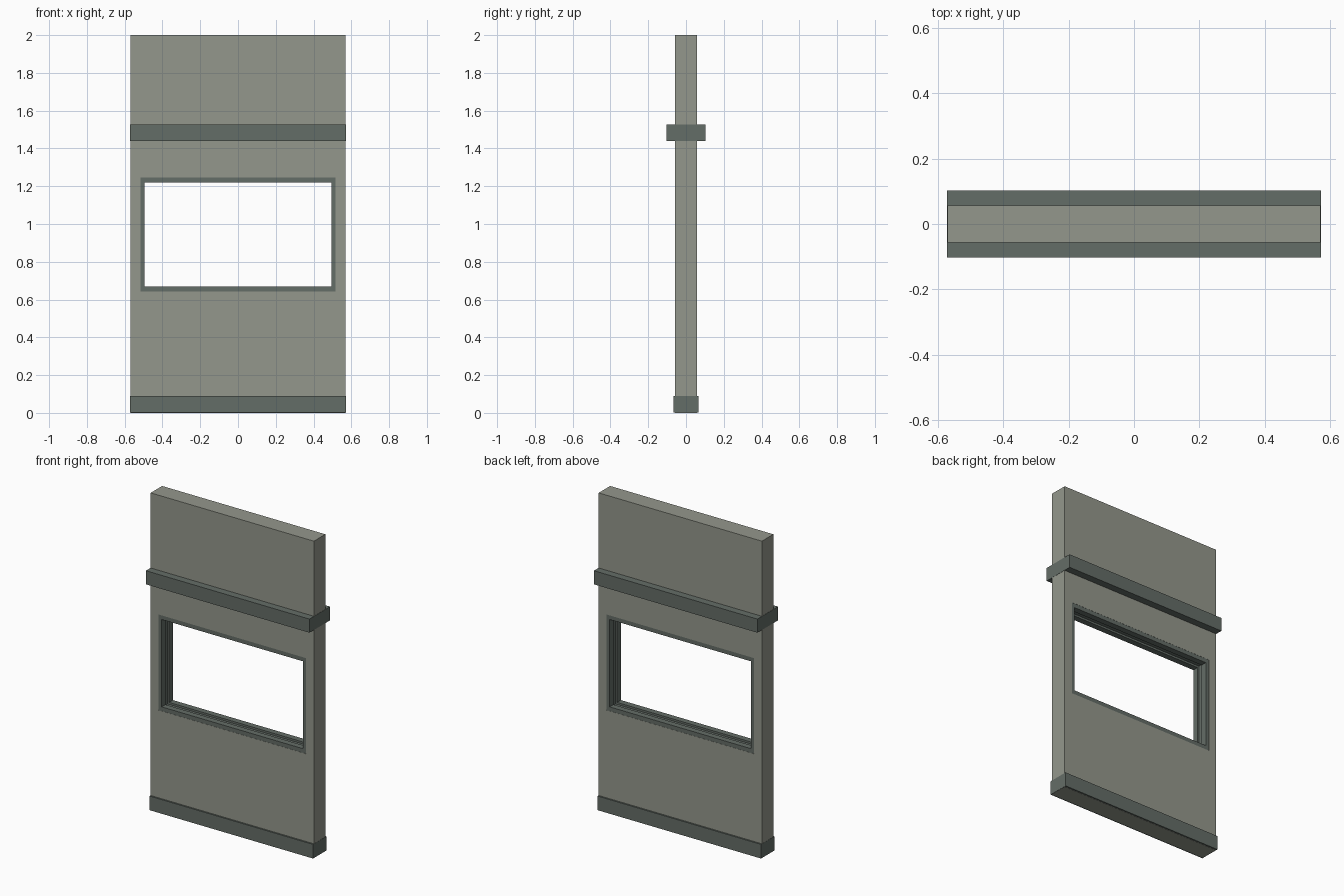
import bpy, bmesh

if "Cube" in bpy.data.objects:
    bpy.data.objects.remove(bpy.data.objects["Cube"])


def linear(c):
    c /= 255
    return c / 12.92 if c <= 0.04045 else ((c + 0.055) / 1.055) ** 2.4


def material(name, rgb):
    m = bpy.data.materials.new(name)
    m.diffuse_color = (*[linear(c) for c in rgb], 1)
    m.use_nodes = True
    m.node_tree.nodes["Principled BSDF"].inputs["Base Color"].default_value = m.diffuse_color
    return m


WALL = material("warm grey panel", (148, 151, 140))
TRIM = material("dark green grey trim", (100, 109, 103))

# half width, half thickness, window opening
W, T = 0.57, 0.057
OX, OZ0, OZ1 = 0.515, 0.643, 1.247


def sweep_ring(name, profile, mat):
    """Sweep a closed (x half, z low, z high, y) profile round a rectangle."""
    bm = bmesh.new()
    loops = []
    for hx, z0, z1, y in profile:
        loops.append([bm.verts.new(p) for p in
                      ((-hx, y, z0), (hx, y, z0), (hx, y, z1), (-hx, y, z1))])
    for a, b in zip(loops, loops[1:] + loops[:1]):
        for i in range(4):
            j = (i + 1) % 4
            bm.faces.new((a[i], a[j], b[j], b[i]))
    bmesh.ops.recalc_face_normals(bm, faces=bm.faces)
    return finish(name, bm, mat)


def box(name, hx, hy, z0, z1, mat):
    bm = bmesh.new()
    bmesh.ops.create_cube(bm, size=1)
    for v in bm.verts:
        v.co = (v.co.x * 2 * hx, v.co.y * 2 * hy, z0 + (v.co.z + 0.5) * (z1 - z0))
    return finish(name, bm, mat)


def finish(name, bm, mat):
    me = bpy.data.meshes.new(name)
    bm.to_mesh(me)
    bm.free()
    me.materials.append(mat)
    ob = bpy.data.objects.new(name, me)
    bpy.context.collection.objects.link(ob)
    return ob


# wall panel with a window opening
sweep_ring("wall_panel", [(W, 0, 2, -T), (OX, OZ0, OZ1, -T),
                          (OX, OZ0, OZ1, T), (W, 0, 2, T)], WALL)

# window frame with a glazing groove round the inside
frame = [(0, -0.056), (0.021, -0.056), (0.021, -0.018), (0.011, -0.018),
         (0.011, 0.018), (0.021, 0.018), (0.021, 0.056), (0, 0.056)]
sweep_ring("window_frame", [(OX - d, OZ0 + d * 1.25, OZ1 - d * 1.25, y)
                            for d, y in frame], TRIM)

# handrail and skirting run across both sides
box("rail", W + 0.001, 0.103, 1.44, 1.526, TRIM)
box("skirting", W + 0.001, 0.067, 0.001, 0.09, TRIM)
